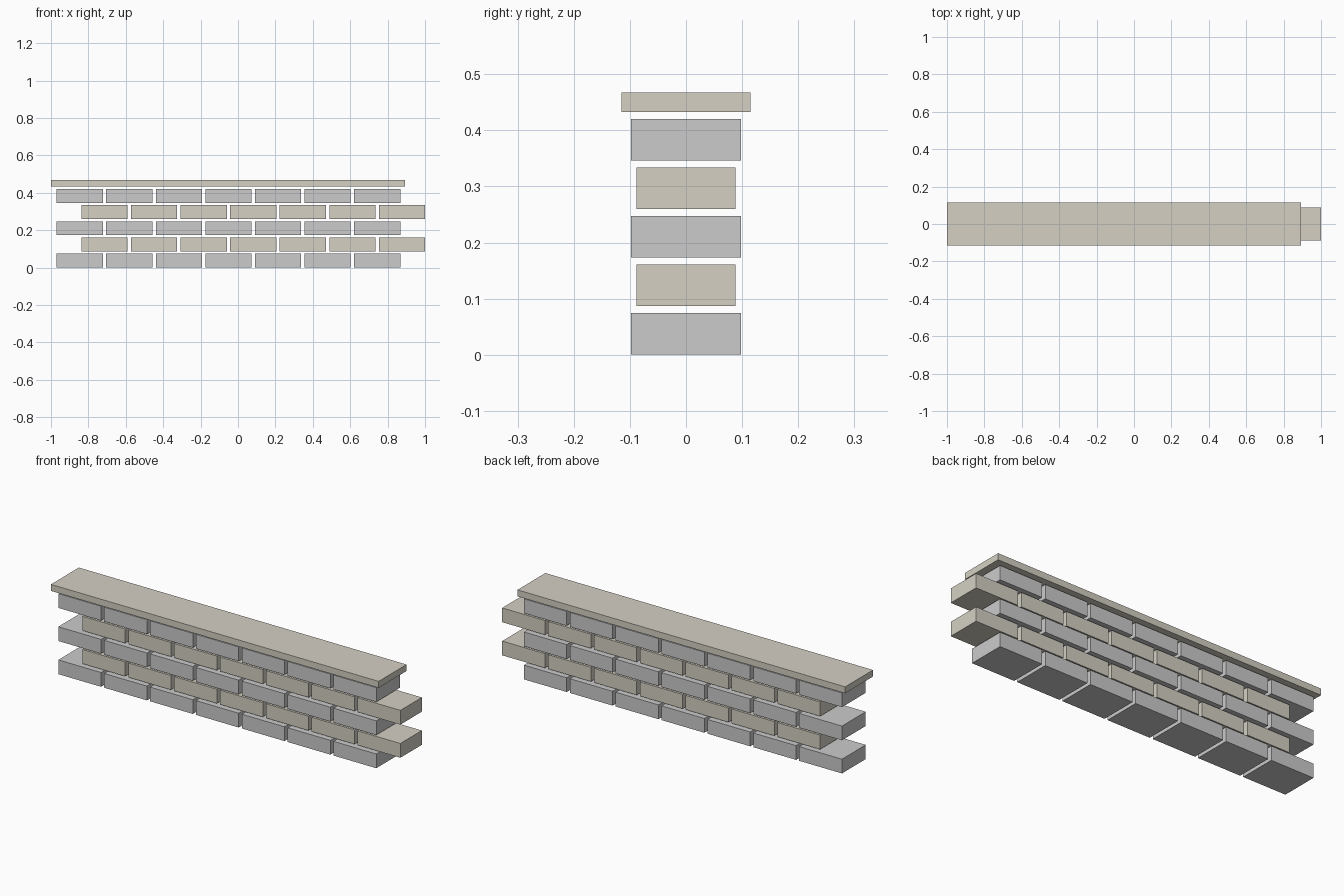
import bpy

if "Cube" in bpy.data.objects:
    bpy.data.objects.remove(bpy.data.objects["Cube"])

BRICK_W, BRICK_H = 0.247, 0.0745
PITCH_X, PITCH_Z = 0.2650, 0.0865
PER_ROW, ROWS = 7, 5


def material(name, color):
    mat = bpy.data.materials.new(name)
    mat.diffuse_color = color
    mat.use_nodes = True
    mat.node_tree.nodes["Principled BSDF"].inputs["Base Color"].default_value = mat.diffuse_color
    return mat


def box(name, x0, x1, depth, z0, z1, mat=None):
    bpy.ops.mesh.primitive_cube_add(size=1, location=((x0 + x1) / 2, 0, (z0 + z1) / 2))
    obj = bpy.context.object
    obj.name = name
    obj.scale = (x1 - x0, depth, z1 - z0)
    bpy.ops.object.transform_apply(location=False, rotation=False, scale=True)
    if mat:
        obj.data.materials.append(mat)
    return obj


sandstone = material("sandstone", (0.66, 0.63, 0.55, 1))

# Running-bond courses: odd rows shift half a brick and are slightly thinner
for row in range(ROWS):
    odd = row % 2
    start = -0.9695 + odd * PITCH_X / 2
    z = row * PITCH_Z
    for i in range(PER_ROW):
        x = start + i * PITCH_X
        box(f"brick_row{row + 1}_{i + 1}", x, x + BRICK_W,
            0.177 if odd else 0.196, z, z + BRICK_H,
            sandstone if odd else None)

# Overhanging coping slab
box("coping_slab", -1.0, 0.893, 0.23, 0.433, 0.467, sandstone)
